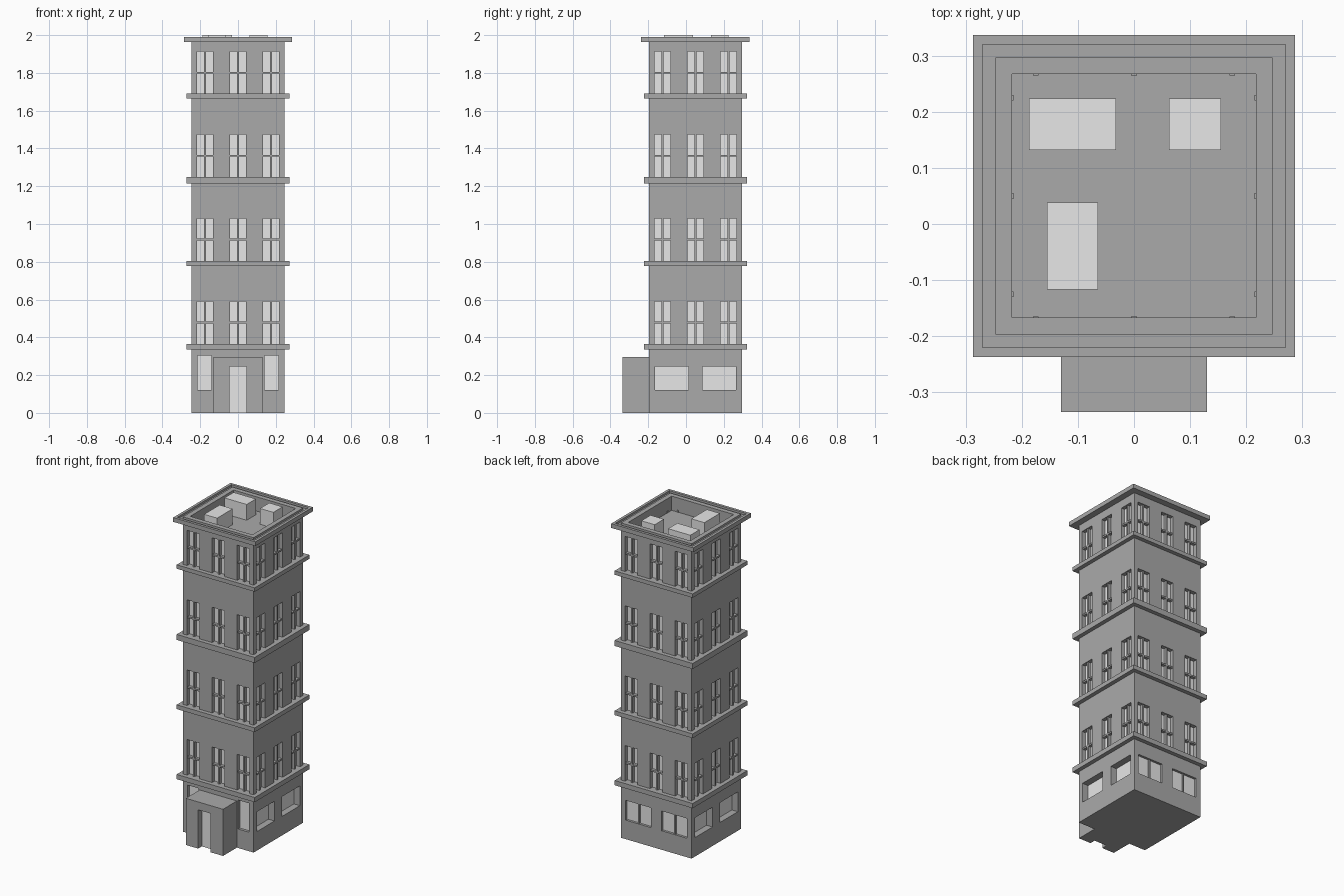
import bpy, bmesh
from math import pi
from mathutils import Matrix

if "Cube" in bpy.data.objects:
    bpy.data.objects.remove(bpy.data.objects["Cube"])


def material(name, value):
    mat = bpy.data.materials.new(name)
    mat.use_nodes = True
    colour = (value, value, value, 1)
    mat.diffuse_color = colour
    mat.node_tree.nodes["Principled BSDF"].inputs["Base Color"].default_value = colour
    return mat


STONE = material("grey stone", 0.4)
PALE = material("pale glass", 0.8)

HALF = 0.247                                    # half width of the tower
CENTRE = Matrix.Translation((0, 0.05, 0))       # tower axis, behind the porch


def finish(bm, name, mat):
    bmesh.ops.recalc_face_normals(bm, faces=bm.faces)
    mesh = bpy.data.meshes.new(name)
    bm.to_mesh(mesh)
    bm.free()
    mesh.materials.append(mat)
    obj = bpy.data.objects.new(name, mesh)
    bpy.context.collection.objects.link(obj)
    return obj


def add_box(bm, x, y, z, matrix=Matrix()):
    spans = (x, y, z)
    middle = [(a + b) / 2 for a, b in spans]
    size = [b - a for a, b in spans]
    bmesh.ops.create_cube(bm, size=1, matrix=matrix @ Matrix.Translation(middle)
                          @ Matrix.Diagonal((*size, 1)))


def box(name, x, y, z, mat):
    bm = bmesh.new()
    add_box(bm, x, y, z)
    return finish(bm, name, mat)


def square_sweep(name, profile, closed, mat):
    """Carry a (half width, height) profile round the square tower."""
    bm = bmesh.new()
    rings = [[bm.verts.new(CENTRE @ Matrix.Diagonal((h, h, 1, 1)).to_3x3().to_4x4()
                           @ Matrix.Translation((sx, sy, z)).to_translation())
              for sx, sy in ((-1, -1), (1, -1), (1, 1), (-1, 1))]
             for h, z in profile]
    pairs = list(zip(rings, rings[1:]))
    if closed:
        pairs.append((rings[-1], rings[0]))
    else:
        bm.faces.new(rings[0])
        bm.faces.new(rings[-1])
    for low, high in pairs:
        for i in range(4):
            j = (i + 1) % 4
            bm.faces.new((low[i], low[j], high[j], high[i]))
    return finish(bm, name, mat)


def cut(obj, cutter):
    mod = obj.modifiers.new("openings", 'BOOLEAN')
    mod.operation = 'DIFFERENCE'
    mod.solver = 'EXACT'
    mod.object = cutter
    bpy.context.view_layer.objects.active = obj
    bpy.ops.object.modifier_apply(modifier=mod.name)
    bpy.data.objects.remove(cutter)


# Tower shell with parapet and sunken roof
tower = square_sweep("tower_walls", [(HALF, 0), (HALF, 1.99), (0.217, 1.99), (0.217, 1.9)],
                     False, STONE)

# Ledges below each row of windows
for i, (low, high) in enumerate(((0.335, 0.365), (0.778, 0.805), (1.215, 1.25), (1.665, 1.69))):
    square_sweep(f"ledge_{i + 1}", [(0.24, low), (0.273, low), (0.273, high), (0.24, high)],
                 True, STONE)

# Cornice with a raised outer lip
square_sweep("cornice", [(0.24, 1.963), (0.287, 1.963), (0.287, 1.99),
                         (0.27, 1.99), (0.27, 1.977), (0.24, 1.977)], True, STONE)

# Window openings, panes and bars, collected over all four sides
holes, panes, bars = bmesh.new(), bmesh.new(), bmesh.new()


def window(side, u, z, depth, upright=False, crossbar=False):
    turn = CENTRE @ Matrix.Rotation(side * pi / 2, 4, 'Z')
    back = -HALF + depth
    add_box(holes, u, (-HALF - 0.02, back), z, turn)
    add_box(panes, u, (back - 0.003, back + 0.001), z, turn)
    mid_u, mid_z = sum(u) / 2, sum(z) / 2
    front = -HALF + 0.006
    if upright:
        add_box(bars, (mid_u - 0.005, mid_u + 0.005), (front, back + 0.004), z, turn)
    if crossbar:
        add_box(bars, u, (front, back), (mid_z - 0.005, mid_z + 0.005), turn)


for side in range(4):
    # Three tall windows on each upper storey
    for z in ((0.365, 0.59), (0.805, 1.03), (1.25, 1.473), (1.69, 1.912)):
        for c in (-0.175, 0, 0.175):
            window(side, (c - 0.043, c + 0.043), z, 0.028, True, True)
    # Ground floor windows
    for sign in (-1, 1):
        if side == 0:
            u, z, depth = (0.139, 0.214), (0.12, 0.303), 0.02
        else:
            u, z, depth = (0.038, 0.215), (0.12, 0.245), 0.018 if side == 2 else 0.045
        window(side, tuple(sorted(sign * v for v in u)), z, depth, side == 2)

cut(tower, finish(holes, "window_cutter", STONE))
finish(panes, "window_panes", PALE)
finish(bars, "window_bars", STONE)

# Entrance porch with recessed door
porch = box("porch", (-0.13, 0.13), (-0.335, -0.195), (0, 0.295), STONE)
cut(porch, box("door_cutter", (-0.044, 0.044), (-0.36, -0.295), (-0.05, 0.245), STONE))
box("door", (-0.044, 0.044), (-0.298, -0.294), (0, 0.245), PALE)

# Plant boxes on the roof
for name, x, y in (("roof_box_wide", (-0.187, -0.032), (0.132, 0.224)),
                   ("roof_box_small", (0.062, 0.155), (0.132, 0.224)),
                   ("roof_box_long", (-0.155, -0.064), (-0.117, 0.038))):
    box(name, x, y, (1.895, 2.0), PALE)
